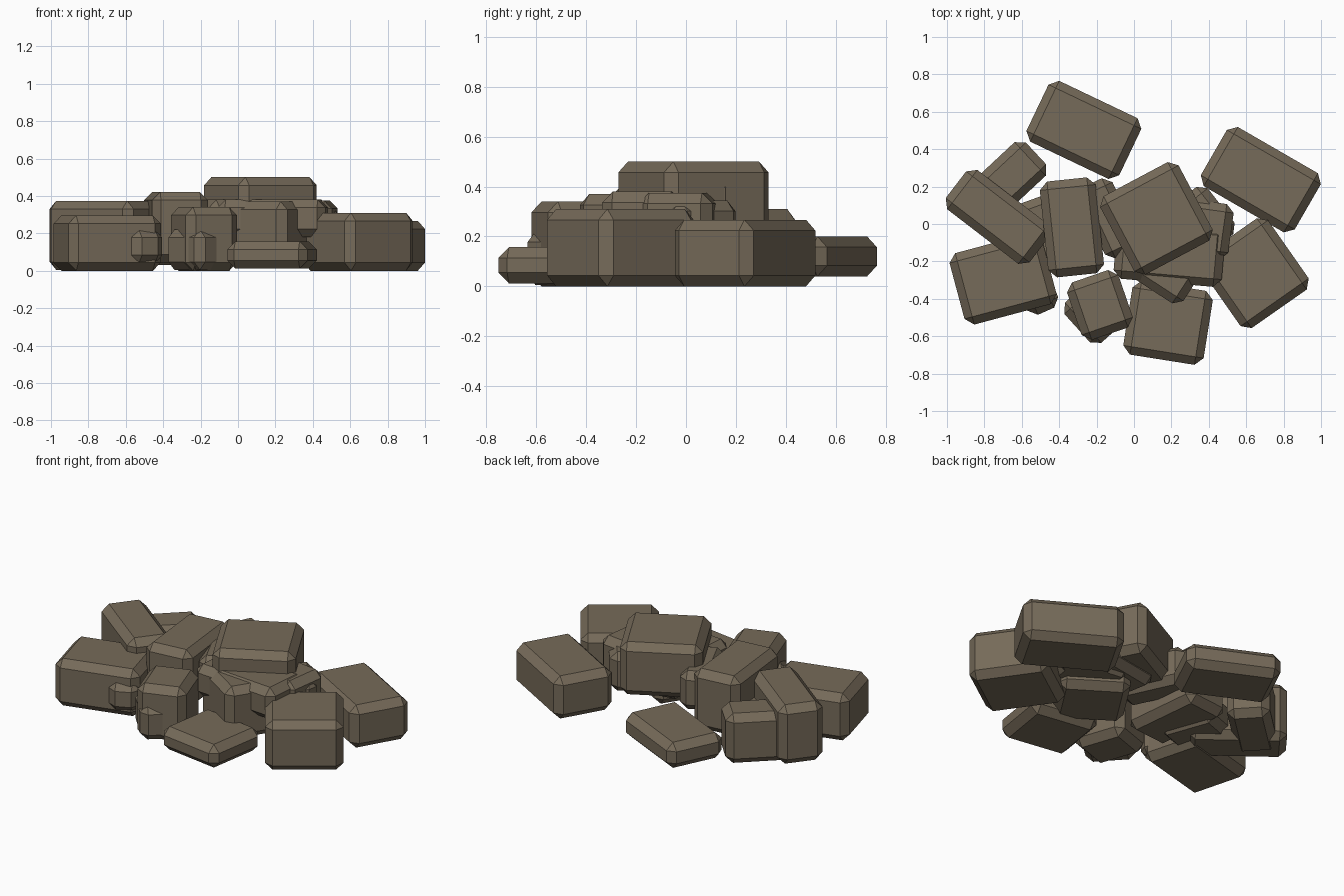
import bpy, bmesh, math
from mathutils import Matrix

old = bpy.data.objects.get("Cube")
if old:
    bpy.data.objects.remove(old, do_unlink=True)

stone = bpy.data.materials.new("grey brown stone")
stone.use_nodes = True
colour = (0.18, 0.145, 0.1, 1)
stone.diffuse_color = colour
bsdf = stone.node_tree.nodes["Principled BSDF"]
bsdf.inputs["Base Color"].default_value = colour
bsdf.inputs["Roughness"].default_value = 0.9


def block(name, x, y, length, width, low, high, turn):
    """Chamfered stone block, turned about the vertical axis."""
    bm = bmesh.new()
    bmesh.ops.create_cube(bm, size=1)
    bmesh.ops.scale(bm, vec=(length, width, high - low), verts=bm.verts)
    bmesh.ops.bevel(bm, geom=bm.edges[:], offset=0.043, segments=1,
                    affect='EDGES', profile=0.5)
    bm.transform(Matrix.Rotation(math.radians(turn), 4, 'Z'))
    mesh = bpy.data.meshes.new(name)
    bm.to_mesh(mesh)
    bm.free()
    mesh.materials.append(stone)
    ob = bpy.data.objects.new(name, mesh)
    ob.location = (x, y, (low + high) / 2)
    bpy.context.collection.objects.link(ob)


# Outer ring of fallen blocks
block("back_block", -0.268, 0.503, 0.55, 0.36, 0.04, 0.20, -25.5)
block("back_left_block", 0.678, 0.237, 0.58, 0.365, 0, 0.267, -30)
block("front_left_block", 0.643, -0.263, 0.445, 0.465, 0, 0.31, 35)
block("front_block", 0.182, -0.528, 0.435, 0.40, 0.012, 0.157, -9)
block("front_right_block", -0.70, -0.292, 0.51, 0.395, 0, 0.295, 15)
block("right_block", -0.728, 0.038, 0.565, 0.265, 0.005, 0.374, -37.5)
block("back_right_block", -0.69, 0.222, 0.455, 0.245, 0, 0.31, 43)

# Half buried blocks
block("buried_right_block", -0.49, -0.04, 0.27, 0.36, 0.03, 0.23, 20)
block("buried_front_block", -0.535, -0.32, 0.18, 0.32, 0.04, 0.22, 24)

# Small upright pair at the front
block("small_upper_block", -0.182, -0.433, 0.29, 0.325, 0, 0.34, 19)
block("small_lower_block", -0.20, -0.463, 0.28, 0.29, 0.005, 0.22, 42)

# Central heap
block("centre_right_block", -0.332, -0.018, 0.30, 0.515, 0.045, 0.42, 6)
block("centre_gap_block", -0.135, 0.03, 0.20, 0.42, 0.14, 0.38, 25)
block("heap_front_block", 0.19, -0.155, 0.58, 0.32, 0.18, 0.38, -5)
block("heap_corner_block", 0.18, -0.164, 0.41, 0.41, 0.04, 0.37, -33)
block("heap_left_block", 0.32, -0.02, 0.40, 0.30, 0.1, 0.375, -8)
block("heap_left_corner_block", 0.34, 0.0, 0.32, 0.32, 0.1, 0.345, 38)
block("heap_core_block", 0.15, 0.07, 0.37, 0.20, 0.12, 0.44, 10)
block("top_block", 0.12, 0.03, 0.475, 0.475, 0.17, 0.50, 28)
